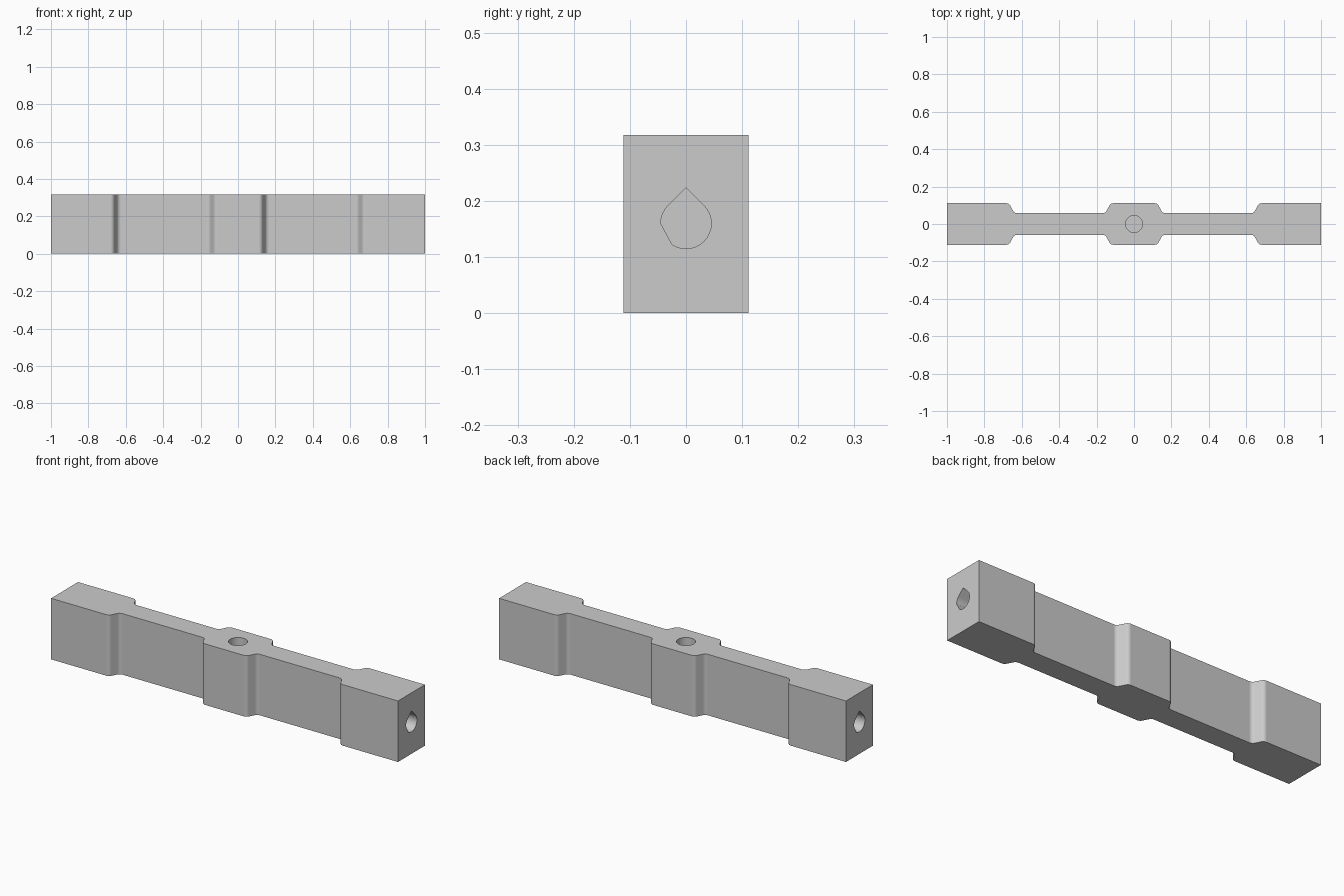
import bpy
import bmesh
from math import sin, cos, pi, radians, sqrt
from mathutils import Vector

default = bpy.data.objects.get("Cube")
if default:
    bpy.data.objects.remove(default, do_unlink=True)

HEIGHT, WIDE, NARROW = 0.318, 0.111, 0.058
HOLE_R, HOLE_Z, HOLE_DEPTH = 0.045, 0.16, 0.2

grey = bpy.data.materials.new("plain_grey")
grey.use_nodes = True
grey.diffuse_color = (0.6, 0.6, 0.6, 1)
grey.node_tree.nodes["Principled BSDF"].inputs["Base Color"].default_value = (0.6, 0.6, 0.6, 1)


def prism(name, outline, direction):
    """Extrude a closed outline of 3D points along a direction."""
    bm = bmesh.new()
    face = bm.faces.new([bm.verts.new(p) for p in outline])
    result = bmesh.ops.extrude_face_region(bm, geom=[face])
    moved = [v for v in result["geom"] if isinstance(v, bmesh.types.BMVert)]
    bmesh.ops.translate(bm, vec=Vector(direction), verts=moved)
    bmesh.ops.recalc_face_normals(bm, faces=bm.faces)
    mesh = bpy.data.meshes.new(name)
    bm.to_mesh(mesh)
    bm.free()
    mesh.materials.append(grey)
    obj = bpy.data.objects.new(name, mesh)
    bpy.context.collection.objects.link(obj)
    return obj


def step(x_narrow, x_wide, segments=6, slope=radians(60)):
    """Filleted shoulder from the narrow web to a wide block."""
    r = 0.0234
    sign = 1 if x_wide > x_narrow else -1
    angles = [slope * i / segments for i in range(segments + 1)]
    lower = [(x_narrow + sign * r * sin(a), NARROW + r * (1 - cos(a))) for a in angles]
    upper = [(x_wide - sign * r * sin(a), WIDE - r * (1 - cos(a))) for a in reversed(angles)]
    return lower + upper


# Bar outline: wide centre and ends, narrow webs between, mirrored in x and y
quarter = step(0.167, 0.111)[::-1] + step(0.626, 0.682) + [(1, WIDE)]
back = [(-x, y) for x, y in reversed(quarter)] + quarter
outline = back + [(x, -y) for x, y in reversed(back)]
bar = prism("bar", [(x, y, 0) for x, y in outline], (0, 0, HEIGHT))

# Teardrop holes in the ends, with one flat on the lower side
arc = [radians(45 - 11.25 * i) for i in range(25)]
arc = [a for a in arc if not radians(-172) < a < radians(-130)]
drop = [(HOLE_R * cos(a), HOLE_Z + HOLE_R * sin(a)) for a in arc]
drop.append((0, HOLE_Z + HOLE_R * sqrt(2)))
cutters = [
    prism("end_hole_cutter", [(s * 1.05, s * y, z) for y, z in drop],
          (-s * (HOLE_DEPTH + 0.05), 0, 0))
    for s in (1, -1)
]

# Round blind hole in the top
ring = [(HOLE_R * cos(2 * pi * i / 32), HOLE_R * sin(2 * pi * i / 32), HEIGHT + 0.05)
        for i in range(32)]
cutters.append(prism("top_hole_cutter", ring, (0, 0, -HOLE_DEPTH - 0.05)))

# Cut the holes
bpy.ops.object.select_all(action='DESELECT')
bar.select_set(True)
bpy.context.view_layer.objects.active = bar
for cutter in cutters:
    cutter.hide_render = True
    mod = bar.modifiers.new("hole", 'BOOLEAN')
    mod.operation = 'DIFFERENCE'
    mod.solver = 'EXACT'
    mod.object = cutter
    bpy.ops.object.modifier_apply(modifier=mod.name)
    bpy.data.objects.remove(cutter, do_unlink=True)

# Smooth the curved walls and keep the large faces flat
bpy.ops.object.shade_smooth_by_angle(angle=radians(30))
weighted = bar.modifiers.new("flat_faces", 'WEIGHTED_NORMAL')
weighted.keep_sharp = True
